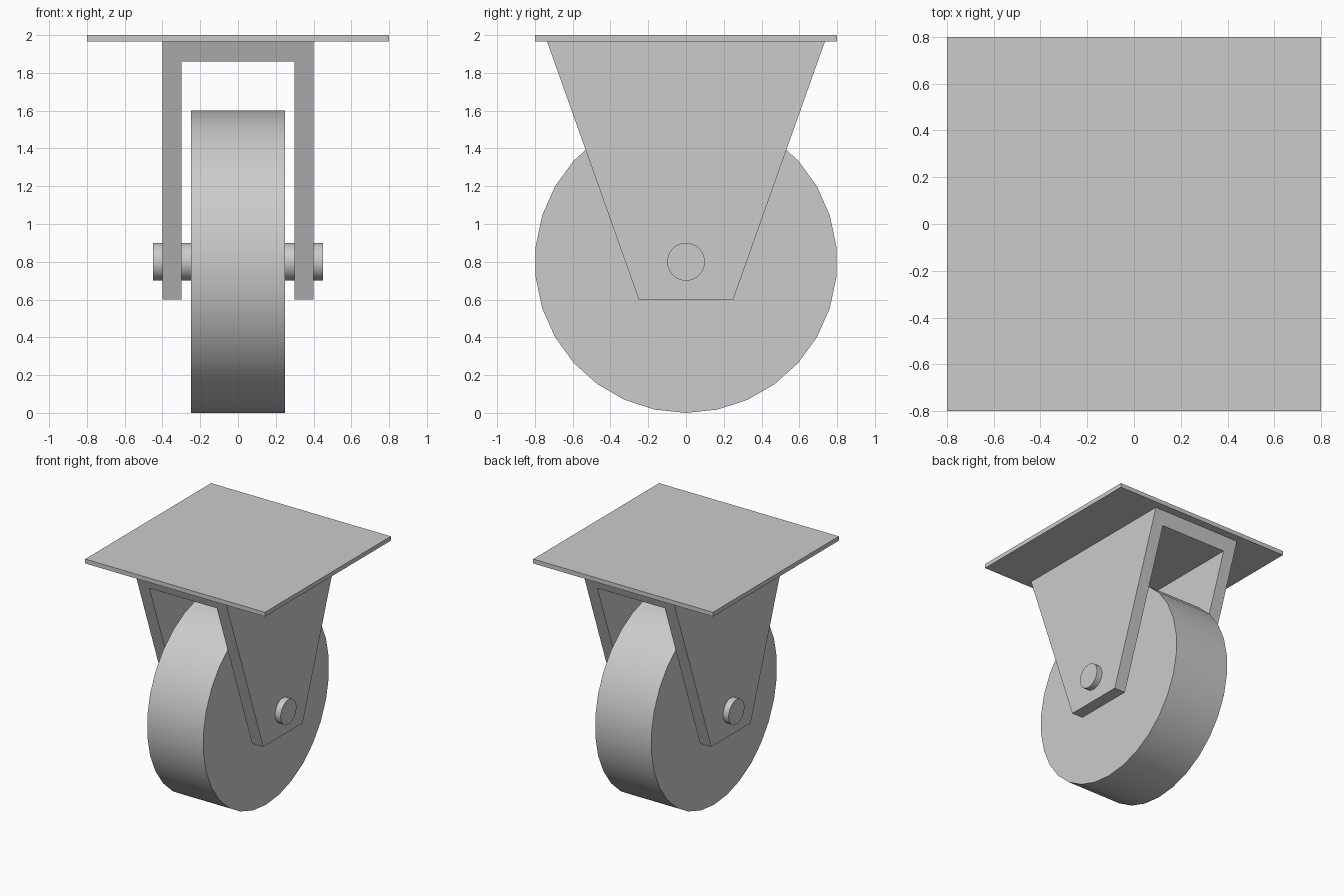
import bpy
import bmesh
import math
from mathutils import Matrix

cube = bpy.data.objects.get("Cube")
if cube:
    bpy.data.objects.remove(cube, do_unlink=True)

# Single plain grey for the whole caster
GREY = (0.6, 0.6, 0.6, 1.0)
grey = bpy.data.materials.new("plain_grey")
grey.use_nodes = True
grey.diffuse_color = GREY
grey.node_tree.nodes["Principled BSDF"].inputs["Base Color"].default_value = GREY

AXLE_Z = 0.8
PLATE_BOTTOM = 1.965


def add_object(name, bm, smooth=False):
    bmesh.ops.recalc_face_normals(bm, faces=bm.faces)
    mesh = bpy.data.meshes.new(name)
    bm.to_mesh(mesh)
    bm.free()
    mesh.materials.append(grey)
    obj = bpy.data.objects.new(name, mesh)
    bpy.context.collection.objects.link(obj)
    if smooth:
        bpy.ops.object.select_all(action='DESELECT')
        obj.select_set(True)
        bpy.context.view_layer.objects.active = obj
        bpy.ops.object.shade_smooth_by_angle(angle=math.radians(30))
    return obj


def cylinder_x(name, radius, width, sides):
    """Cylinder lying along x at axle height, with a vertex at the bottom."""
    bm = bmesh.new()
    ring = []
    for i in range(sides):
        a = 2 * math.pi * i / sides
        ring.append(bm.verts.new((-width / 2, radius * math.sin(a),
                                  AXLE_Z - radius * math.cos(a))))
    face = bm.faces.new(ring)
    ext = bmesh.ops.extrude_face_region(bm, geom=[face], use_keep_orig=True)
    verts = [v for v in ext["geom"] if isinstance(v, bmesh.types.BMVert)]
    bmesh.ops.translate(bm, verts=verts, vec=(width, 0, 0))
    return add_object(name, bm, smooth=True)


# Mounting plate
bm = bmesh.new()
thickness = 2 - PLATE_BOTTOM
bmesh.ops.create_cube(bm, size=1, matrix=Matrix.Translation((0, 0, 2 - thickness / 2))
                      @ Matrix.Diagonal((1.6, 1.6, thickness, 1)))
add_object("mounting_plate", bm)


# Fork: U-shaped front outline, extruded in y, tapered towards the axle
def half_depth(z):
    return 0.25 + (z - 0.6) * (0.735 - 0.25) / (PLATE_BOTTOM - 0.6)


half = [(0.3, 1.86), (0.3, 0.6), (0.4, 0.6), (0.4, PLATE_BOTTOM)]
outline = half + [(-x, z) for x, z in reversed(half)]
bm = bmesh.new()
front, back = [[bm.verts.new((x, s * half_depth(z), z)) for x, z in outline]
               for s in (-1, 1)]
n = len(outline)
for i in range(n):
    j = (i + 1) % n
    bm.faces.new((front[i], front[j], back[j], back[i]))
# End faces: right leg, bridge and left leg
for ring in (front, back):
    bm.faces.new(ring[0:4])
    bm.faces.new((ring[0], ring[3], ring[4], ring[7]))
    bm.faces.new(ring[4:8])
add_object("fork", bm)

# Wheel and axle
cylinder_x("wheel", 0.8, 0.5, 30)
cylinder_x("axle", 0.1, 0.9, 30)
